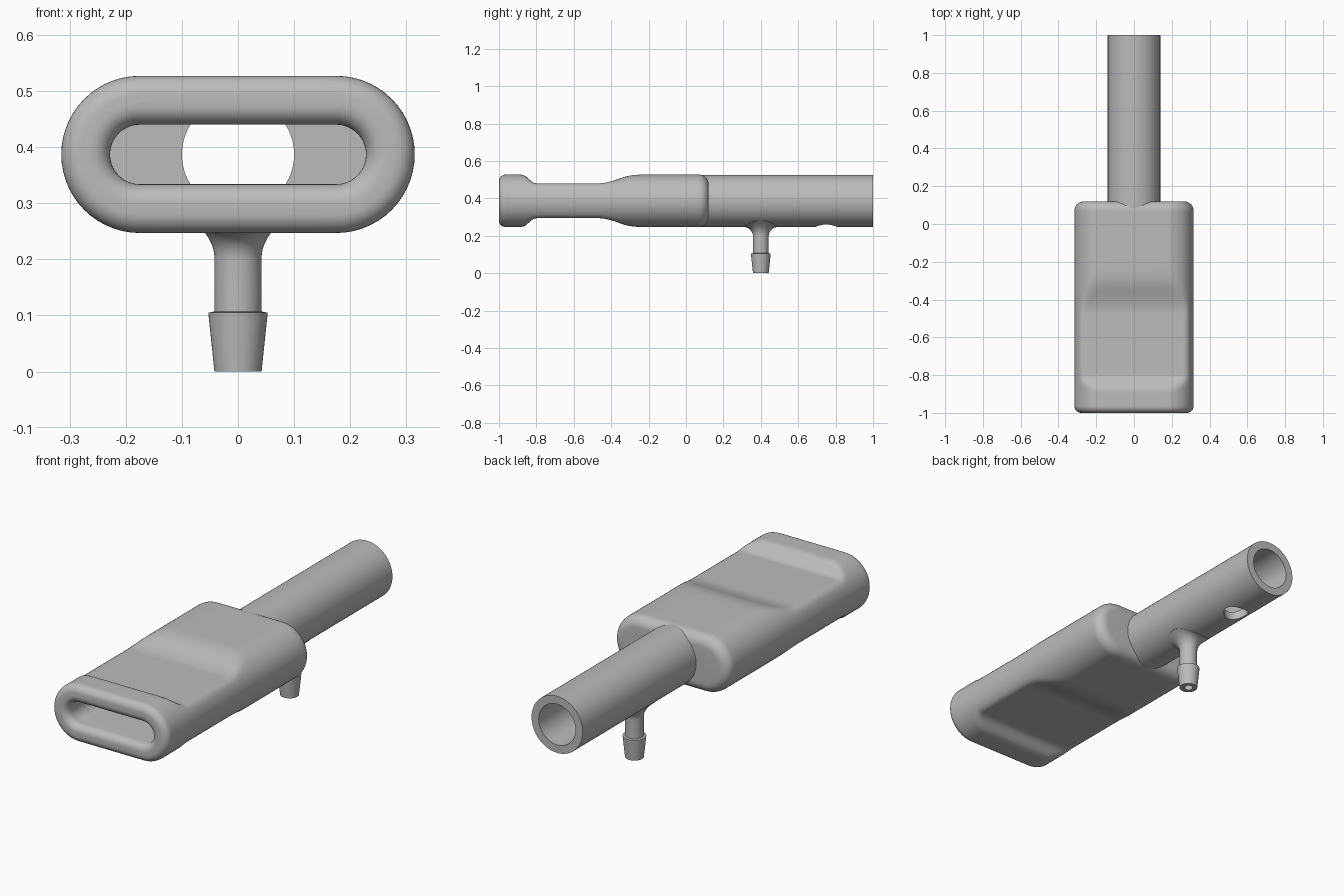
import bpy, bmesh
from math import sin, cos, pi, sqrt
from mathutils import Vector

if "Cube" in bpy.data.objects:
    bpy.data.objects.remove(bpy.data.objects["Cube"])

AXIS_Z = 0.387     # height of the main axis
R = 0.14           # outer radius of mouthpiece and tube
HALF = 0.175       # half length of the straight side of the oval
WALL = 0.04
BORE = R - WALL
PORT_Y = 0.4

grey = bpy.data.materials.new("plain grey")
grey.use_nodes = True
GREY = (0.5, 0.5, 0.5, 1)
grey.diffuse_color = GREY
grey.node_tree.nodes["Principled BSDF"].inputs["Base Color"].default_value = GREY


def loft(name, rings):
    """Skin a list of equal-length rings and cap both ends."""
    bm = bmesh.new()
    rows = [[bm.verts.new(p) for p in ring] for ring in rings]
    n = len(rows[0])
    for a, b in zip(rows, rows[1:]):
        for i in range(n):
            j = (i + 1) % n
            bm.faces.new((a[i], a[j], b[j], b[i]))
    bm.faces.new(rows[0][::-1])
    bm.faces.new(rows[-1])
    bmesh.ops.recalc_face_normals(bm, faces=bm.faces)
    mesh = bpy.data.meshes.new(name)
    bm.to_mesh(mesh)
    bm.free()
    obj = bpy.data.objects.new(name, mesh)
    bpy.context.collection.objects.link(obj)
    mesh.materials.append(grey)
    return obj


def rod_y(name, r, y0, y1, n=96):
    ring = lambda y: [(r * cos(2 * pi * i / n), y, AXIS_Z + r * sin(2 * pi * i / n))
                      for i in range(n)]
    return loft(name, [ring(y0), ring(y1)])


def rod_z(name, r, y, z0, z1, n=48):
    ring = lambda z: [(r * cos(2 * pi * i / n), y + r * sin(2 * pi * i / n), z)
                      for i in range(n)]
    return loft(name, [ring(z0), ring(z1)])


def cut(obj, *cutters):
    bpy.context.view_layer.objects.active = obj
    for c in cutters:
        c.hide_render = True
        mod = obj.modifiers.new("cut", "BOOLEAN")
        mod.operation = "DIFFERENCE"
        mod.solver = "EXACT"
        mod.object = c
        bpy.ops.object.modifier_apply(modifier=mod.name)


def soft_min(a, b, k=0.02):
    t = max(k - abs(a - b), 0) / k
    return min(a, b) - t * t * k / 4


def ease(t):
    t = min(max(t, 0), 1)
    return t * t * (3 - 2 * t)


def grip_height(y):
    """Half height of the pinched grip along the body."""
    rise = ease((-0.80 - y) / 0.10) + ease((y + 0.47) / 0.27)
    return 0.093 + (R + 0.02 - 0.093) * rise


def oval(y, r, h):
    """Stadium section with its top and bottom softly flattened to h."""
    pts = []
    arc, flat = 28, 8
    for side in (1, -1):
        for i in range(arc + 1):
            a = -pi / 2 + pi * i / arc
            pts.append((side * (HALF + r * cos(a)), side * r * sin(a)))
        for i in range(1, flat):
            pts.append((side * HALF * (1 - 2 * i / flat), side * r))
    return [(x, y, AXIS_Z + (1 if z > 0 else -1) * soft_min(abs(z), h)) for x, z in pts]


def fillet(r, steps=8):
    """(distance from the end face, inset) pairs for a rounded edge."""
    return [(r * (1 - sin(pi / 2 * i / steps)), r * (1 - cos(pi / 2 * i / steps)))
            for i in range(steps, -1, -1)]


# Mouthpiece: rounded oval block with a pinched grip
FRONT, BACK = -1.0, 0.12
rings = [oval(FRONT + d, R - s, 1) for d, s in fillet(0.035)]
span = 84
for i in range(1, span):
    y = -0.965 + (0.07 + 0.965) * i / span
    rings.append(oval(y, R, grip_height(y)))
rings += [oval(BACK - d, R - s, 1) for d, s in reversed(fillet(0.05))]
mouthpiece = loft("mouthpiece", rings)

# Hollow inside: flared lip, narrow slot, then a wider rear chamber
SLOT = 0.053
rings = [oval(FRONT - 0.02, SLOT + 0.035, 1)]
rings += [oval(FRONT + d, SLOT + s, 1) for d, s in
          [(0.035 * (1 - cos(pi / 2 * i / 8)), 0.035 * (1 - sin(pi / 2 * i / 8)))
           for i in range(9)]]
for i in range(17):
    t = i / 16
    rings.append(oval(-0.47 + 0.27 * t, SLOT + (BORE - SLOT) * ease(t), 1))
rings.append(oval(0.07, BORE, 1))
chamber = loft("chamber_cutter", rings)
back_hole = rod_y("back_hole_cutter", BORE, 0.03, 0.3)
cut(mouthpiece, chamber, back_hole)

# Rear tube with a vent and a port underneath
tube = rod_y("rear_tube", R - 0.001, 0.075, 1.0)
tube_bore = rod_y("tube_bore_cutter", BORE, 0.0, 1.1)
vent = rod_z("vent_cutter", 0.057, 0.75, 0.1, AXIS_Z)
port_bore = rod_z("port_bore_cutter", 0.02, PORT_Y, -0.1, AXIS_Z)
cut(tube, tube_bore, vent, port_bore)

# Hose barb: tapered tip, shaft and a fillet that follows the tube
SHAFT, BLEND, SIDES = 0.042, 0.05, 64


def port_ring(r, z=None, drop=0):
    pts = []
    for i in range(SIDES):
        x, y = r * cos(2 * pi * i / SIDES), r * sin(2 * pi * i / SIDES)
        height = AXIS_Z - sqrt(R * R - x * x) - drop if z is None else z
        pts.append((x, PORT_Y + y, height))
    return pts


rings = [port_ring(SHAFT, 0), port_ring(0.053, 0.105), port_ring(SHAFT, 0.107)]
rings += [port_ring(SHAFT + s, drop=BLEND - d)
          for d, s in [(BLEND * sin(pi / 2 * i / 10), BLEND * (1 - cos(pi / 2 * i / 10)))
                       for i in range(11)]]
rings += [port_ring(r, drop=-0.006) for r in (SHAFT + BLEND, 0.06, 0.03, 0.01)]
barb = loft("hose_barb", rings)
cut(barb, port_bore)

for helper in (chamber, back_hole, tube_bore, vent, port_bore):
    bpy.data.objects.remove(helper)

# Smooth shading with crisp cut edges
bpy.ops.object.select_all(action="DESELECT")
for part in (mouthpiece, tube, barb):
    part.select_set(True)
bpy.context.view_layer.objects.active = mouthpiece
bpy.ops.object.shade_smooth_by_angle(angle=pi / 6)
